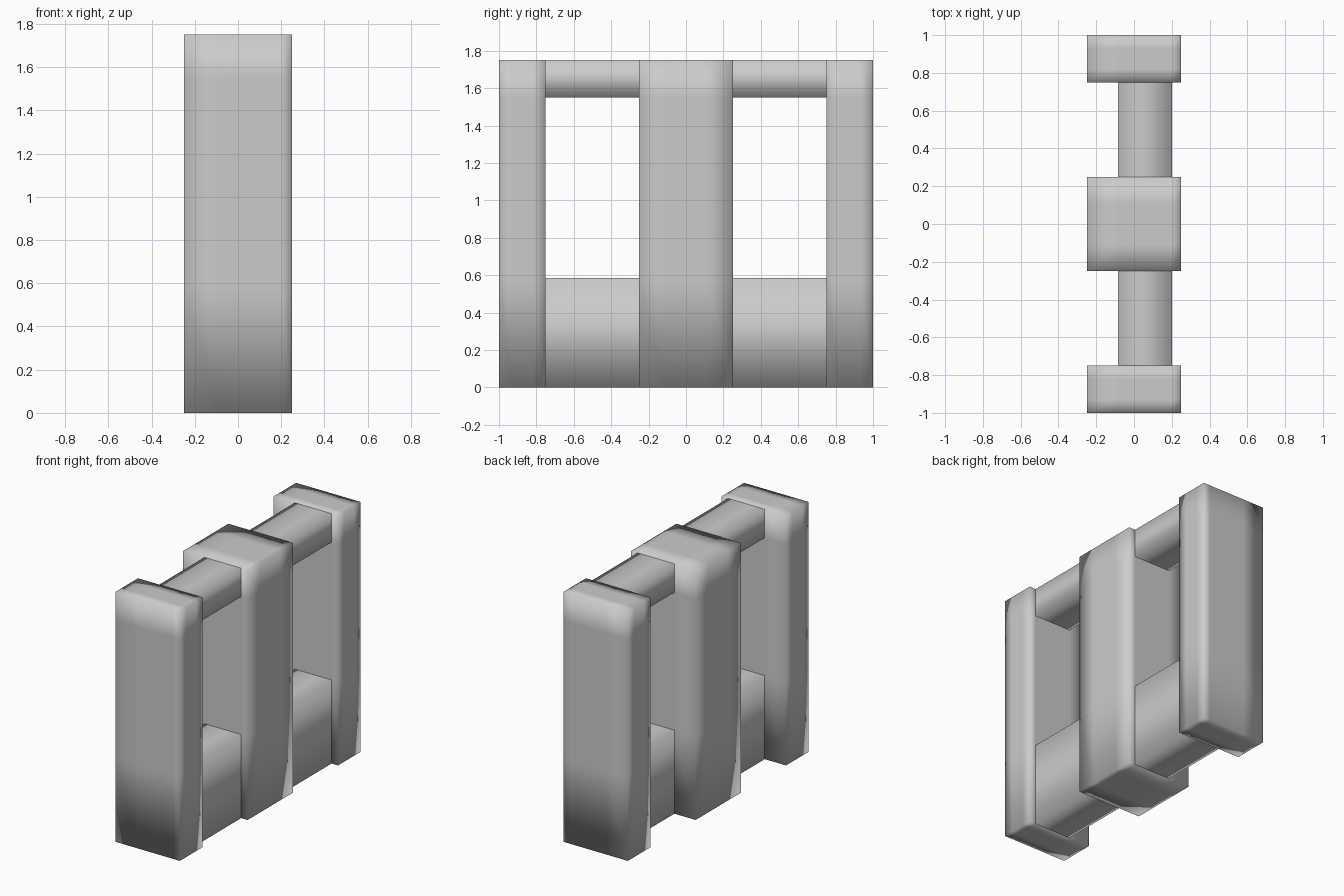
import bpy, bmesh
from mathutils import Matrix, Vector

if "Cube" in bpy.data.objects:
    bpy.data.objects.remove(bpy.data.objects["Cube"])

H = 1.75                 # wall height
SILL, HEAD = 0.585, 1.55  # opening bottom and top
XB = (-0.085, 0.2)       # infill thickness range


def block(name, xr, yr, zr, cuts=(), open_ends=False):
    """Smooth-shaded box with support loops; cuts = ((axis, position), ...)."""
    bm = bmesh.new()
    lo, hi = Vector((xr[0], yr[0], zr[0])), Vector((xr[1], yr[1], zr[1]))
    mat = Matrix.Translation((lo + hi) / 2) @ Matrix.Diagonal((*(hi - lo), 1))
    bmesh.ops.create_cube(bm, size=1, matrix=mat)
    if open_ends:        # ends are hidden against the pillars
        ends = [f for f in bm.faces if abs(f.normal.y) > 0.9]
        bmesh.ops.delete(bm, geom=ends, context='FACES')
    for axis, pos in cuts:
        co, no = Vector(), Vector()
        co[axis], no[axis] = pos, 1
        bmesh.ops.bisect_plane(bm, geom=bm.verts[:] + bm.edges[:] + bm.faces[:],
                               plane_co=co, plane_no=no)
    for f in bm.faces:
        f.smooth = True
    me = bpy.data.meshes.new(name)
    bm.to_mesh(me)
    bm.free()
    ob = bpy.data.objects.new(name, me)
    bpy.context.collection.objects.link(ob)
    return ob


# Pillars: two narrow end ones and a wide middle one
for name, y0, y1 in (("front_pillar", -1, -0.75),
                     ("middle_pillar", -0.25, 0.25),
                     ("back_pillar", 0.75, 1)):
    inset = (y1 - y0) * 0.28
    block(name, (-0.25, 0.25), (y0, y1), (0, H),
          ((0, XB[0]), (0, XB[1]), (1, y0 + inset), (1, y1 - inset),
           (2, SILL), (2, HEAD)))

# Low wall and lintel closing each bay around its opening
for side, y0, y1 in (("front", -0.75, -0.25), ("back", 0.25, 0.75)):
    block(side + "_low_wall", XB, (y0, y1), (0, SILL), open_ends=True)
    block(side + "_lintel", XB, (y0, y1), (HEAD, H), open_ends=True)
